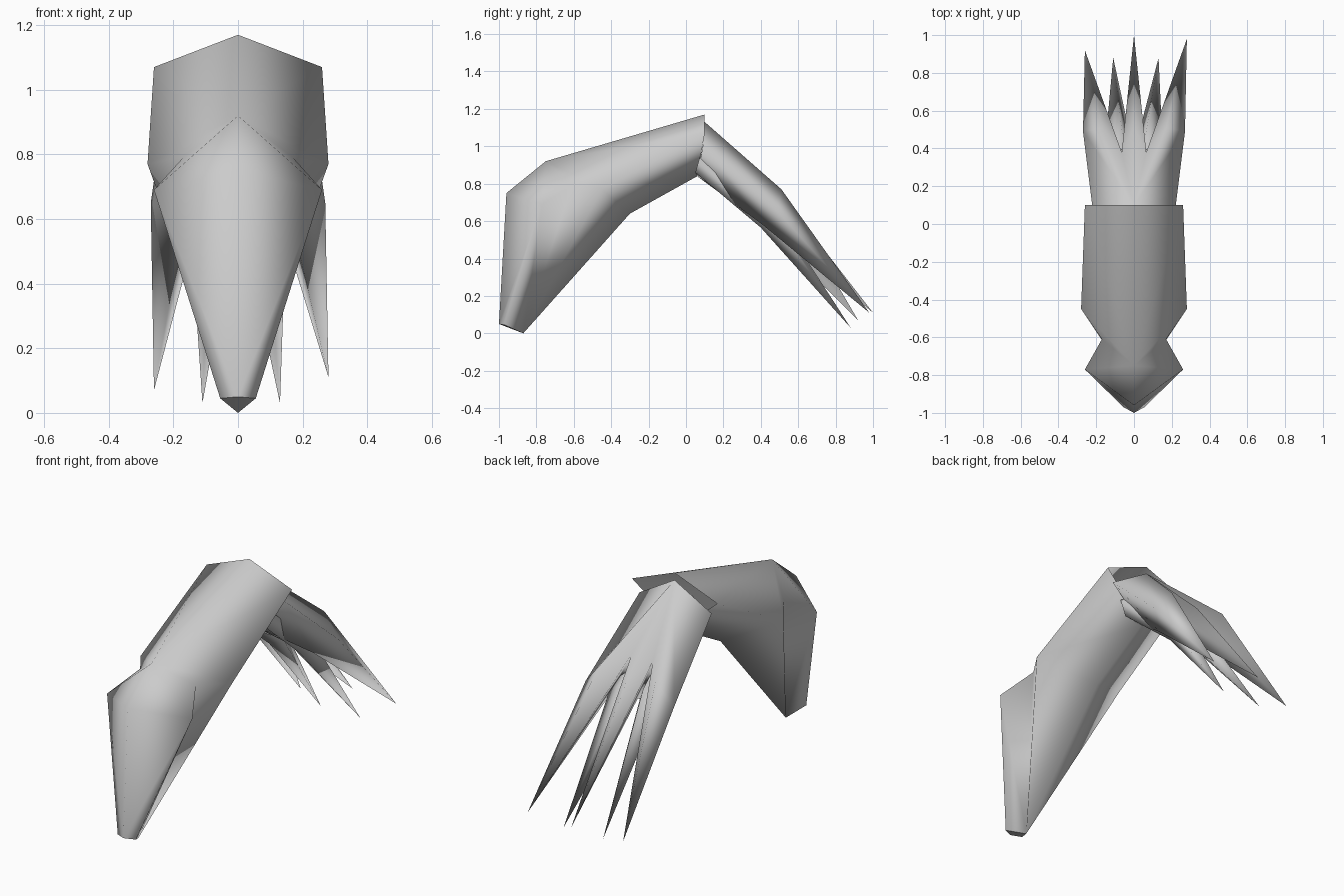
import bpy, bmesh

if "Cube" in bpy.data.objects:
    bpy.data.objects.remove(bpy.data.objects["Cube"])


def make(name, points, patches, mirror=False):
    """Mesh from named points and faces written as point names."""
    keys = list(points)
    me = bpy.data.meshes.new(name)
    me.from_pydata(list(points.values()), [],
                   [[keys.index(k) for k in p.split()] for p in patches])
    bm = bmesh.new()
    bm.from_mesh(me)
    bmesh.ops.delete(bm, geom=[v for v in bm.verts if not v.link_faces], context='VERTS')
    if mirror:
        geom = bm.verts[:] + bm.edges[:] + bm.faces[:]
        bmesh.ops.mirror(bm, geom=geom, axis='X', merge_dist=0.0001)
        bmesh.ops.remove_doubles(bm, verts=bm.verts, dist=0.0001)
    bmesh.ops.recalc_face_normals(bm, faces=bm.faces)
    bm.to_mesh(me)
    bm.free()
    me.shade_smooth()
    ob = bpy.data.objects.new(name, me)
    bpy.context.collection.objects.link(ob)
    return ob


# Bent front limb: half shape, mirrored; the rear end stays open
limb = {
    'toe_front': (0, -1.0, .05), 'toe_side': (.055, -.97, .045), 'toe_back': (0, -.87, 0),
    'shin': (0, -.96, .75), 'flare': (.26, -.77, .69), 'knee': (0, -.75, .92),
    'notch': (.17, -.61, .79), 'side': (.28, -.45, .77), 'under': (0, -.30, .64),
    'end_top': (0, .10, 1.17), 'end_side': (.26, .10, 1.07), 'end_low': (0, .06, .84),
}
make('front_limb', limb, [
    'toe_front toe_side flare shin', 'shin flare knee', 'knee flare notch',
    'knee notch side', 'knee side end_side end_top', 'side under end_low end_side',
    'flare toe_side toe_back notch', 'notch toe_back side', 'side toe_back under',
], mirror=True)
make('toe_cap', limb, ['toe_front toe_back toe_side'], mirror=True)

# Tail: one trunk that splits into two wide outer spikes and a centre spike
tail = {'top': (0, .10, 1.13), 'low': (0, .06, .84), 'mid': (0, .51, .74),
        'mid_low': (0, .42, .60), 'tip': (0, 1.0, .11)}
tail_faces = []
for s, n, tip in ((1, 'R', (.28, .98, .11)), (-1, 'L', (-.26, .92, .07))):
    half = {'root': (.22, .09, 1.0), 'split': (.065, .38, .81), 'ridge': (.17, .51, .77),
            'edge': (.27, .49, .65), 'base': (.17, .41, .58)}
    tail.update({n + k: (x * s, y, z) for k, (x, y, z) in half.items()})
    tail[n + 'tip'] = tip
    tail_faces += [p.replace('*', n) for p in (
        'top *root *edge *ridge', 'top *ridge *split', 'top *split mid',
        '*root low *base *edge', 'low mid_low *base', '*split *base mid_low',
        '*ridge *edge *tip', '*edge *base *tip', '*base *split *tip',
        '*split *ridge *tip', 'mid *split tip', '*split mid_low tip')]
make('tail', tail, tail_faces)

# Small lower spikes under the tail: four-sided, tapering to a point
for s, side, tip in ((1, 'right', (.13, .88, .03)), (-1, 'left', (-.11, .88, .03))):
    ring = {'a0': (.05, .09, .98), 'a1': (.15, .07, .93), 'a2': (.10, .05, .86), 'a3': (0, .06, .84),
            'b0': (.06, .46, .68), 'b1': (.15, .45, .62), 'b2': (.09, .40, .565), 'b3': (.01, .42, .59)}
    ring = {k: (x * s, y, z) for k, (x, y, z) in ring.items()}
    ring['tip'] = tip
    faces = []
    for i in range(4):
        j = (i + 1) % 4
        faces += [f'a{i} a{j} b{j} b{i}', f'b{i} b{j} tip']
    make(side + '_lower_spike', ring, faces)
